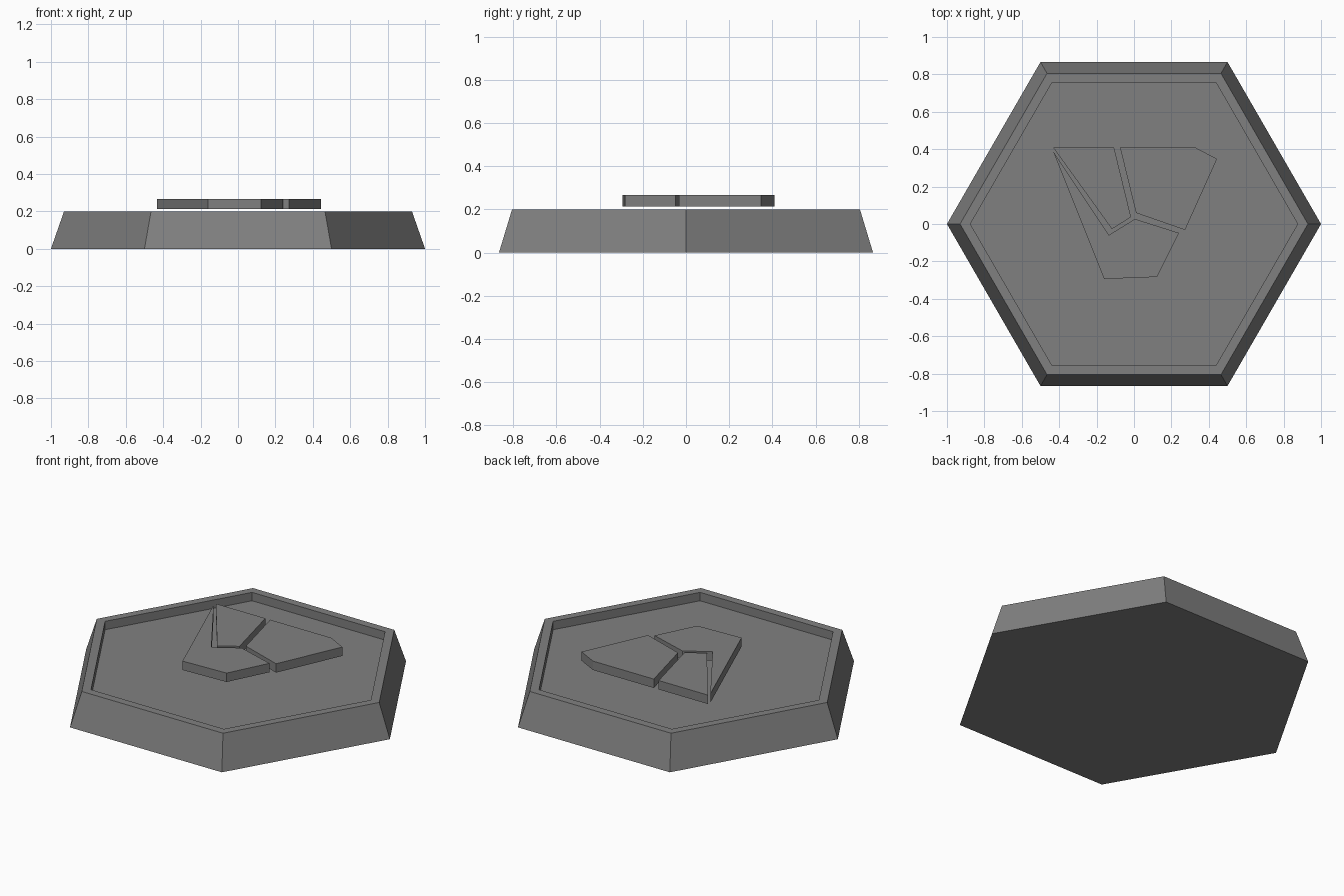
import bpy
import bmesh
from math import cos, sin, pi

cube = bpy.data.objects.get("Cube")
if cube:
    bpy.data.objects.remove(cube, do_unlink=True)

grey = bpy.data.materials.new("stone_grey")
grey.use_nodes = True
colour = (0.216, 0.216, 0.216, 1)
grey.diffuse_color = colour
grey.node_tree.nodes["Principled BSDF"].inputs["Base Color"].default_value = colour


def finish(bm, name):
    bmesh.ops.recalc_face_normals(bm, faces=bm.faces)
    mesh = bpy.data.meshes.new(name)
    bm.to_mesh(mesh)
    bm.free()
    mesh.materials.append(grey)
    obj = bpy.data.objects.new(name, mesh)
    bpy.context.collection.objects.link(obj)


def hex_tile(name, profile):
    """Stack hexagon rings of (radius, height), capped at both ends."""
    bm = bmesh.new()
    rings = [[bm.verts.new((r * cos(i * pi / 3), r * sin(i * pi / 3), z))
              for i in range(6)] for r, z in profile]
    for a, b in zip(rings, rings[1:]):
        for i in range(6):
            j = (i + 1) % 6
            bm.faces.new((a[i], a[j], b[j], b[i]))
    bm.faces.new(rings[0])
    bm.faces.new(rings[-1])
    finish(bm, name)


def plate(name, outline, bottom=0.214, top=0.267):
    """Extrude a flat outline into a raised plate."""
    bm = bmesh.new()
    face = bm.faces.new([bm.verts.new((x, y, bottom)) for x, y in outline])
    ext = bmesh.ops.extrude_face_region(bm, geom=[face], use_keep_orig=True)
    verts = [v for v in ext["geom"] if isinstance(v, bmesh.types.BMVert)]
    bmesh.ops.translate(bm, verts=verts, vec=(0, 0, top - bottom))
    finish(bm, name)


# Sloped hexagonal base with a rim and a sunken floor
hex_tile("hexagon_base", [(1, 0), (0.93, 0.2), (0.875, 0.2), (0.875, 0.15)])

# Three raised plates forming the emblem
plate("left_rear_plate", [(-0.433, 0.41), (-0.107, 0.41), (-0.016, 0.037), (-0.118, -0.027)])
plate("right_rear_plate", [(-0.075, 0.41), (0.326, 0.41), (0.444, 0.348),
                           (0.273, -0.032), (0.011, 0.059)])
plate("front_plate", [(-0.433, 0.39), (-0.134, -0.059), (0.005, 0.027),
                      (0.241, -0.048), (0.123, -0.283), (-0.16, -0.294)])
